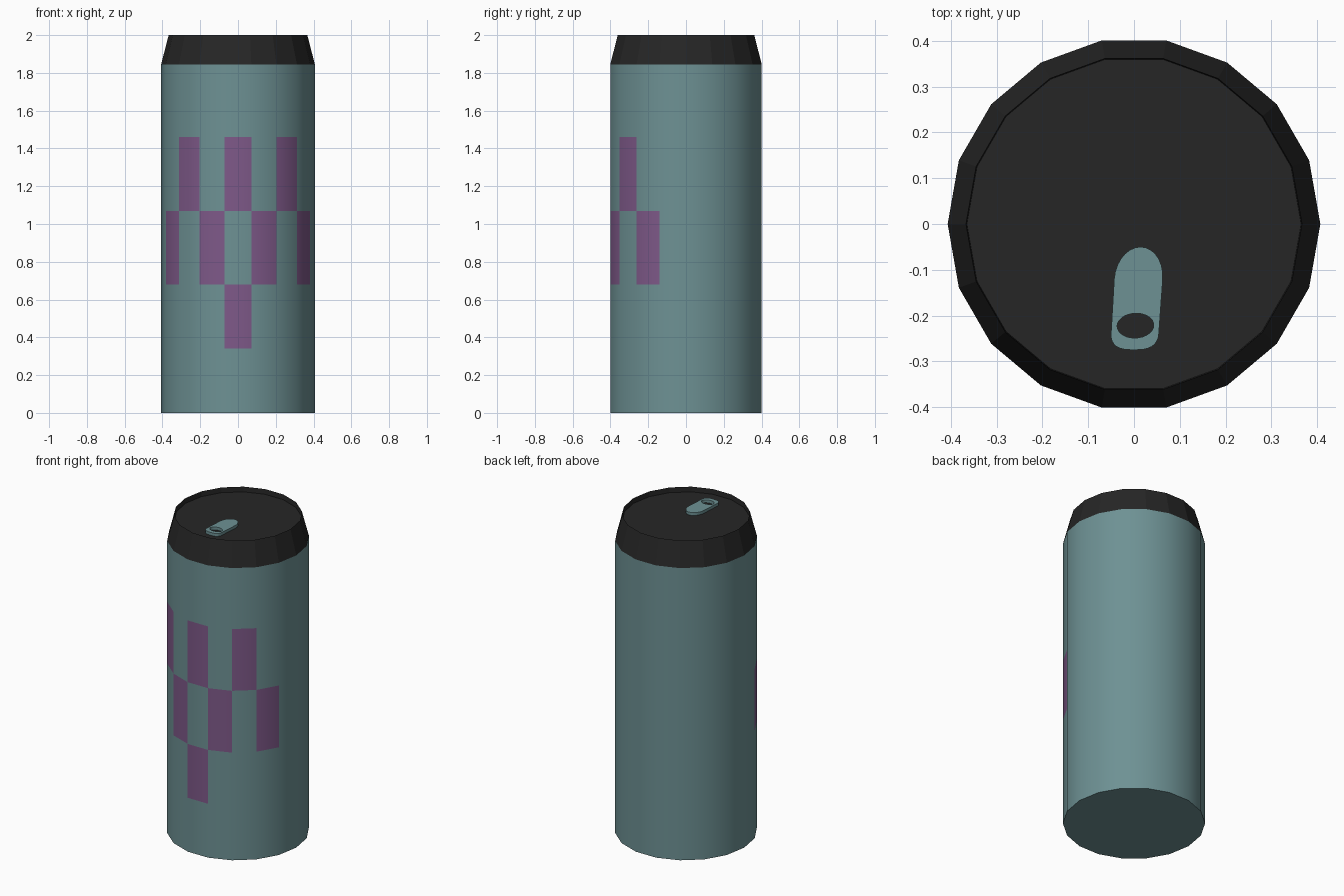
import bpy, bmesh
from math import cos, sin, pi, radians

if "Cube" in bpy.data.objects:
    bpy.data.objects.remove(bpy.data.objects["Cube"])

SIDES, R, R_TOP = 18, 0.407, 0.367
SHOULDER_Z, FLOOR_Z = 1.845, 1.968


def material(name, rgb):
    m = bpy.data.materials.new(name)
    m.diffuse_color = (*rgb, 1)
    m.use_nodes = True
    m.node_tree.nodes["Principled BSDF"].inputs["Base Color"].default_value = m.diffuse_color
    return m


teal = material("teal", (0.155, 0.285, 0.296))
purple = material("purple", (0.21, 0.10, 0.25))
black = material("black", (0.019, 0.019, 0.019))


def make_object(name, bm, mats):
    bmesh.ops.recalc_face_normals(bm, faces=bm.faces)
    me = bpy.data.meshes.new(name)
    bm.to_mesh(me)
    bm.free()
    for m in mats:
        me.materials.append(m)
    ob = bpy.data.objects.new(name, me)
    bpy.context.collection.objects.link(ob)
    return ob


def ring(bm, r, z):
    # Starts so that side 0 is the panel facing the front
    return [bm.verts.new((r * cos(a), r * sin(a), z))
            for a in (radians(-100 + i * 360 / SIDES) for i in range(SIDES))]


def bridge(bm, a, b):
    n = len(a)
    return [bm.faces.new((a[i], a[(i + 1) % n], b[(i + 1) % n], b[i])) for i in range(n)]


# Can body: stacked rings, with a chequered pattern on the front panels
bm = bmesh.new()
levels = [0, 0.34, 0.68, 1.07, 1.46, SHOULDER_Z]
pattern = {1: (0,), 2: (-3, -1, 1, 3), 3: (-2, 0, 2)}
rings = [ring(bm, R, z) for z in levels]
for row, (a, b) in enumerate(zip(rings, rings[1:])):
    faces = bridge(bm, a, b)
    for f in faces:
        f.smooth = True
    for col in pattern.get(row, ()):
        faces[col].material_index = 1
bm.faces.new(rings[0])
make_object("can_body", bm, [teal, purple])

# Can top: tapered shoulder, inner rim wall and sunken lid
bm = bmesh.new()
rings = [ring(bm, R, SHOULDER_Z), ring(bm, R_TOP, 2.0), ring(bm, R_TOP - 0.002, FLOOR_Z)]
for a, b in zip(rings, rings[1:]):
    bridge(bm, a, b)
lid = bm.faces.new(rings[-1])
top = make_object("can_top", bm, [black])

# Pull tab: rounded plate with a finger hole, turned slightly
N = 28


def tab_outline(i):
    a = 2 * pi * i / N
    c, s = cos(a), sin(a)
    if s >= -1e-6:
        return 0.053 * c, -0.12 + 0.07 * s
    k = 0.7  # squarer front end
    return 0.053 * abs(c) ** k * (1 if c > 0 else -1), -0.23 - 0.045 * abs(s) ** k


def tab_hole(i):
    a = 2 * pi * i / N
    return 0.04 * cos(a), -0.222 + 0.027 * sin(a)


def tab_ring(bm, shape, z):
    pts = [shape(i) for i in range(N)]
    return [bm.verts.new((x + 0.002 + 0.065 * (y + 0.24), y, z)) for x, y in pts]


bm = bmesh.new()
low, high = FLOOR_Z + 0.001, FLOOR_Z + 0.019
loops = [tab_ring(bm, tab_outline, low), tab_ring(bm, tab_outline, high),
         tab_ring(bm, tab_hole, high), tab_ring(bm, tab_hole, low)]
for k in range(4):
    bridge(bm, loops[k], loops[(k + 1) % 4])
make_object("pull_tab", bm, [teal])
